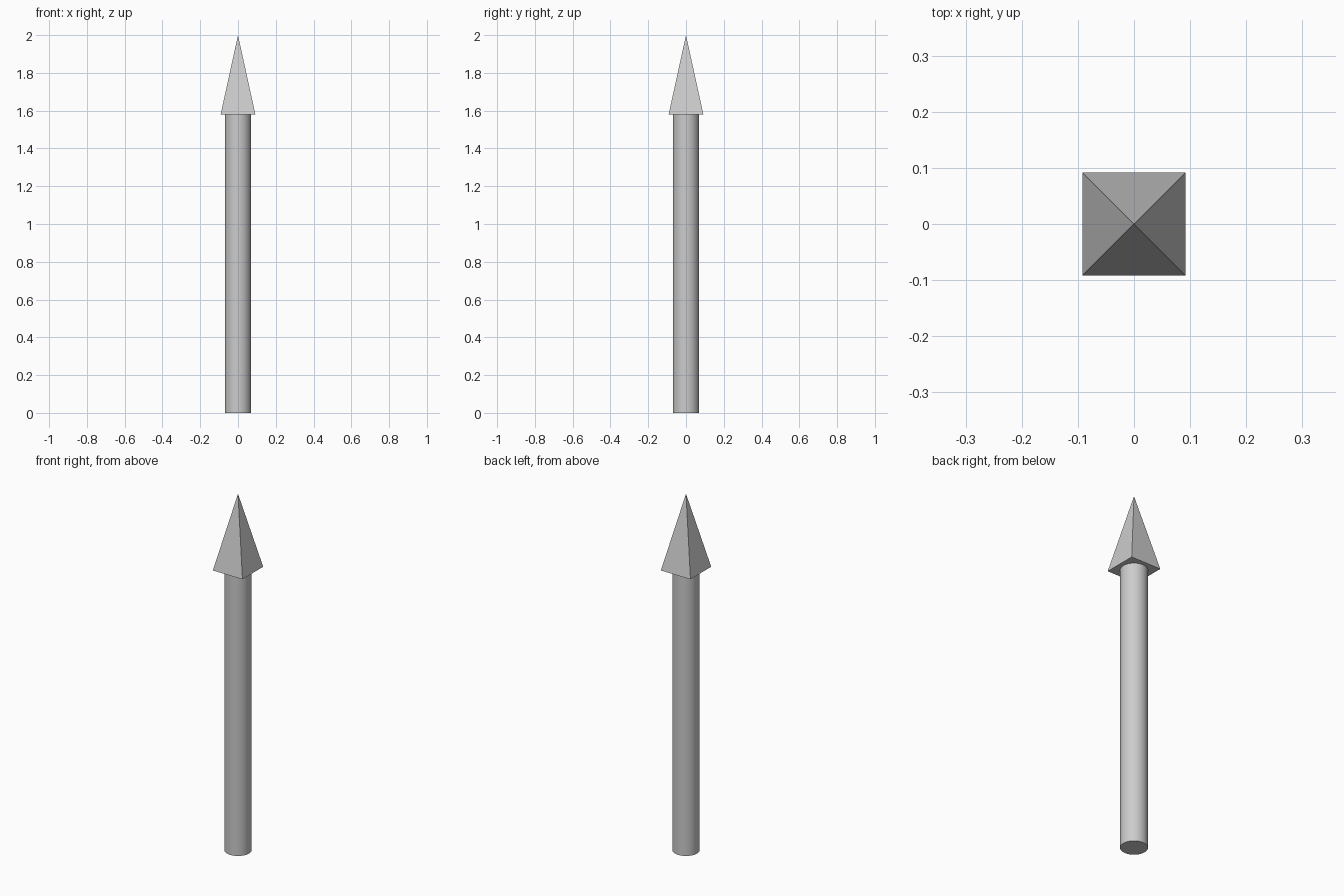
import bpy
import math

if "Cube" in bpy.data.objects:
    bpy.data.objects.remove(bpy.data.objects["Cube"])

SHAFT_R = 0.069      # shaft radius
HEAD_Z = 1.58        # underside of the head
HEAD_HALF = 0.092    # half the width of the square head base
TOP_Z = 2.0

# Round shaft
bpy.ops.mesh.primitive_cylinder_add(vertices=32, radius=SHAFT_R, depth=HEAD_Z,
                                    location=(0, 0, HEAD_Z / 2))
shaft = bpy.context.object
shaft.name = "shaft"
bpy.ops.object.shade_smooth_by_angle(angle=math.radians(30))

# Four-sided pointed head, flats facing the axes
bpy.ops.mesh.primitive_cone_add(vertices=4, radius1=HEAD_HALF * math.sqrt(2), radius2=0,
                                depth=TOP_Z - HEAD_Z,
                                location=(0, 0, (TOP_Z + HEAD_Z) / 2),
                                rotation=(0, 0, math.radians(45)))
head = bpy.context.object
head.name = "pointed_head"
bpy.ops.object.transform_apply(location=False, rotation=True, scale=False)
